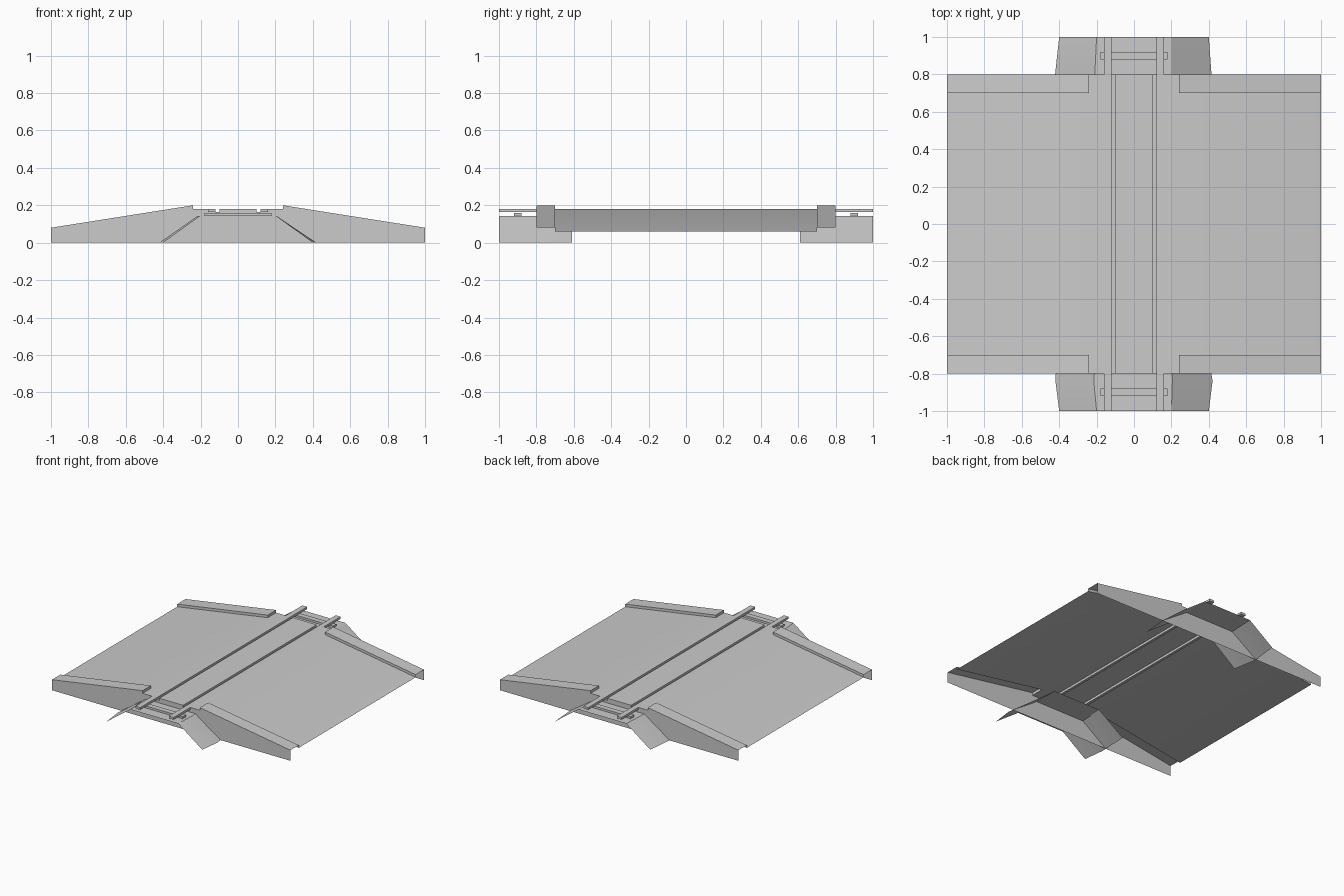
import bpy, bmesh

if "Cube" in bpy.data.objects:
    bpy.data.objects.remove(bpy.data.objects["Cube"])


def make(name, faces, smooth=False):
    """Object from a list of polygons, welded together."""
    bm = bmesh.new()
    for f in faces:
        bm.faces.new([bm.verts.new(p) for p in f])
    bmesh.ops.remove_doubles(bm, verts=bm.verts, dist=1e-5)
    me = bpy.data.meshes.new(name)
    bm.to_mesh(me)
    bm.free()
    ob = bpy.data.objects.new(name, me)
    bpy.context.collection.objects.link(ob)
    if smooth:
        bpy.ops.object.select_all(action='DESELECT')
        bpy.context.view_layer.objects.active = ob
        ob.select_set(True)
        bpy.ops.object.shade_smooth_by_angle()
    return ob


def strip(profile, y0, y1):
    """Sheet swept along y from an xz profile ordered by rising x, facing up."""
    return [[(a[0], y0, a[1]), (b[0], y0, b[1]), (b[0], y1, b[1]), (a[0], y1, a[1])]
            for a, b in zip(profile, profile[1:])]


def box(name, x0, x1, y0, y1, z0, z1):
    bpy.ops.mesh.primitive_cube_add(size=1, location=((x0 + x1) / 2, (y0 + y1) / 2, (z0 + z1) / 2))
    ob = bpy.context.object
    ob.name = name
    ob.scale = (x1 - x0, y1 - y0, z1 - z0)
    return ob


# Road deck with two flangeway grooves; only the middle reaches the end walls
inner = [(-.24, .18), (-.12, .18), (-.12, .163), (-.10, .163), (-.10, .18)]
inner += [(-x, z) for x, z in reversed(inner)]
deck = [(-1, .06)] + inner + [(1, .06)]
ys = [-.8, -.7, .7, .8]
make("road_deck", strip(inner, ys[0], ys[1]) + strip(deck, ys[1], ys[2])
     + strip(inner, ys[2], ys[3]), smooth=True)

for s, side in ((-1, "front"), (1, "back")):
    # End wall: one thin sheet following the full outline
    outline = [(-1, 0), (-1, .08), (-.24, .2)] + inner + [(.24, .2), (1, .08), (1, 0)]
    wall = [(x, s * .8, z) for x, z in outline]
    make(side + "_end_wall", [wall if s > 0 else wall[::-1]])

    # Kerbs: sloped top, inner face and end step, open underneath
    for m, lr in ((-1, "left"), (1, "right")):
        def p(x, y, z):
            return (m * x, s * y, z)
        faces = [
            [p(.24, .7, .2), p(1, .7, .08), p(1, .8, .08), p(.24, .8, .2)],
            [p(.24, .7, .18), p(1, .7, .06), p(1, .7, .08), p(.24, .7, .2)],
            [p(.24, .8, .18), p(.24, .7, .18), p(.24, .7, .2), p(.24, .8, .2)],
        ]
        if m * s < 0:
            faces = [f[::-1] for f in faces]
        make(f"{side}_{lr}_kerb", faces)

        # Rail stub beyond the deck
        xa, xb = sorted((m * .12, m * .16))
        ya, yb = sorted((s * .8, s * 1.0))
        box(f"{side}_{lr}_rail", xa, xb, ya, yb, .163, .18)

    # Sleeper
    box(side + "_sleeper", -.18, .18, s * .9 - .02, s * .9 + .02, .144, .16)

# Ballast mounds: open shells of uneven sections (y, left foot, left top, right top, right foot)
mounds = {
    "front_ballast": [(-1, -.4, -.2, .2, .4), (-.84, -.42, -.215, .205, .42), (-.61, -.41, -.2, .2, .385)],
    "back_ballast": [(.61, -.39, -.2, .2, .4), (.79, -.423, -.21, .2, .415), (1, -.4, -.2, .2, .4)],
}
for name, sections in mounds.items():
    rows = [[(x, y, z) for x, z in zip(xs, (0, .144, .144, 0))] for y, *xs in sections]
    make(name, [[r[i], r[i + 1], q[i + 1], q[i]]
                for r, q in zip(rows, rows[1:]) for i in range(3)], smooth=True)
